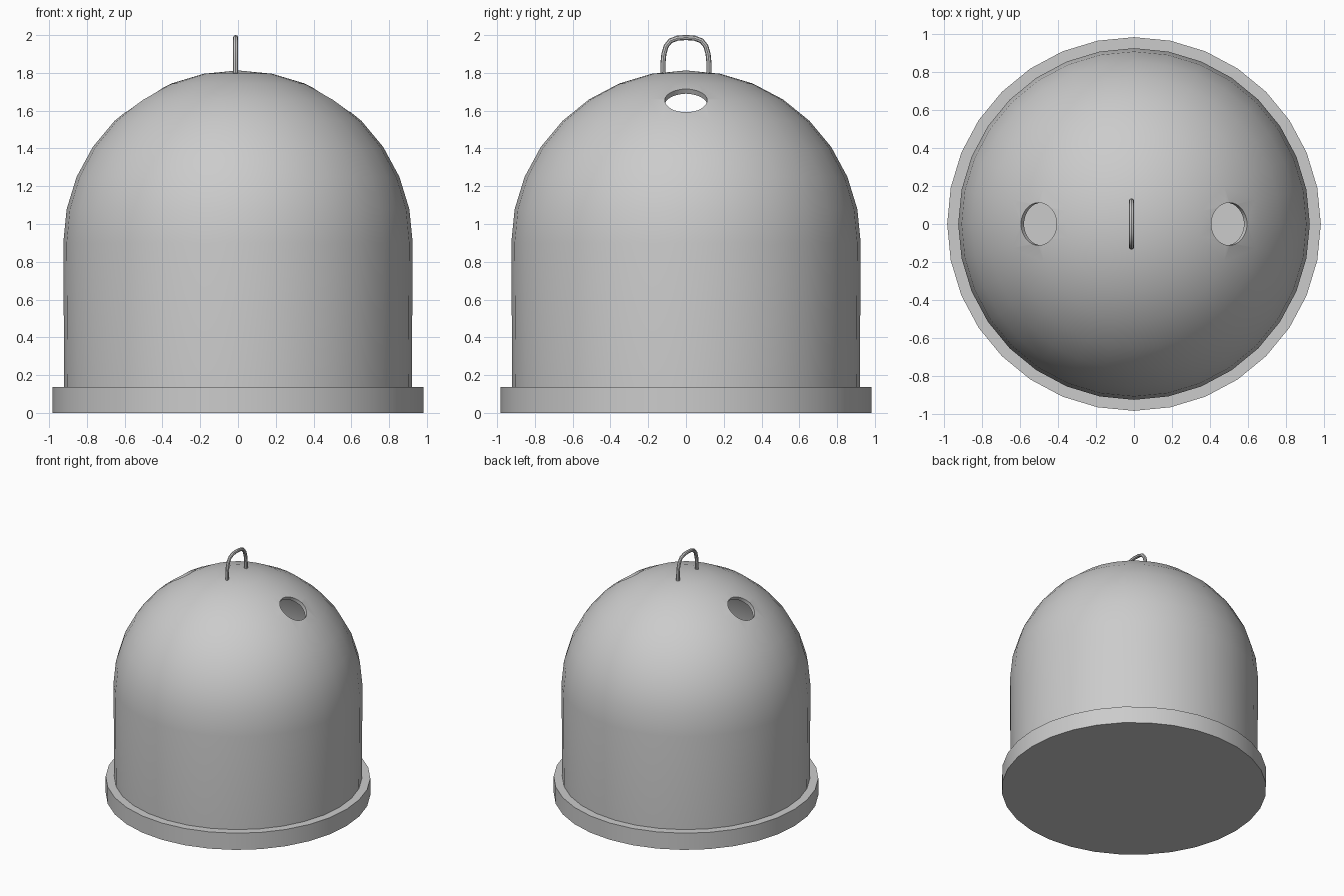
import bpy, bmesh, math

if "Cube" in bpy.data.objects:
    bpy.data.objects.remove(bpy.data.objects["Cube"])

SIDES = 32


def lathe(name, profile):
    """Spin a closed (radius, z) profile round z; radius 0 makes a pole."""
    bm = bmesh.new()
    rings = []
    for r, z in profile:
        if r < 1e-6:
            rings.append([bm.verts.new((0, 0, z))] * SIDES)
        else:
            rings.append([bm.verts.new((r * math.cos(2 * math.pi * i / SIDES),
                                        r * math.sin(2 * math.pi * i / SIDES), z))
                          for i in range(SIDES)])
    for k, a in enumerate(rings):
        b = rings[(k + 1) % len(rings)]
        if a[0] is a[1] and b[0] is b[1]:
            continue
        for i in range(SIDES):
            j = (i + 1) % SIDES
            bm.faces.new(list(dict.fromkeys((a[i], a[j], b[j], b[i]))))
    bmesh.ops.recalc_face_normals(bm, faces=bm.faces)
    me = bpy.data.meshes.new(name)
    bm.to_mesh(me)
    bm.free()
    ob = bpy.data.objects.new(name, me)
    bpy.context.collection.objects.link(ob)
    return ob


def smooth(ob):
    bpy.ops.object.select_all(action='DESELECT')
    ob.select_set(True)
    bpy.context.view_layer.objects.active = ob
    bpy.ops.object.shade_smooth_by_angle(angle=math.radians(30))


def dome_arc(r, h, z0):
    return [(r * math.cos(k * math.pi / 16), z0 + h * math.sin(k * math.pi / 16))
            for k in range(8)] + [(0, z0 + h)]


# Base plate
base = lathe("base", [(0, 0), (0.983, 0), (0.983, 0.137), (0, 0.137)])
smooth(base)

# Hollow bell-shaped body
T = 0.03
outer = [(0.92, 0.13)] + dome_arc(0.925, 0.913, 0.9)
inner = [(0.92 - T, 0.13)] + dome_arc(0.925 - T, 0.913 - T, 0.9)
body = lathe("body", outer + inner[::-1])

# Round deposit holes on both sides, cut square to the dome surface
for s in (-1, 1):
    bpy.ops.mesh.primitive_cylinder_add(vertices=32, radius=0.112, depth=0.3,
                                        location=(s * 0.505, 0, 1.66),
                                        rotation=(0, s * math.radians(32.3), 0))
    cutter = bpy.context.object
    cutter.name = "hole_cutter"
    cutter.hide_render = True
    bpy.context.view_layer.objects.active = body
    mod = body.modifiers.new("hole", 'BOOLEAN')
    mod.operation = 'DIFFERENCE'
    mod.solver = 'EXACT'
    mod.object = cutter
    bpy.ops.object.modifier_apply(modifier=mod.name)
    bpy.data.objects.remove(cutter, do_unlink=True)
smooth(body)

# Lifting loop on top
half = [(0.122, 1.78), (0.122, 1.85), (0.117, 1.9), (0.105, 1.942),
        (0.082, 1.97), (0.045, 1.984)]
path = [(-y, z) for y, z in half] + [(0, 1.987)] + half[::-1]
cu = bpy.data.curves.new("lifting_loop", 'CURVE')
cu.dimensions = '3D'
cu.bevel_depth = 0.0135
cu.bevel_resolution = 2
cu.use_fill_caps = True
sp = cu.splines.new('POLY')
sp.points.add(len(path) - 1)
for p, (y, z) in zip(sp.points, path):
    p.co = (-0.013, y, z, 1)
loop = bpy.data.objects.new("lifting_loop", cu)
bpy.context.collection.objects.link(loop)
bpy.ops.object.select_all(action='DESELECT')
loop.select_set(True)
bpy.context.view_layer.objects.active = loop
bpy.ops.object.convert(target='MESH')
smooth(bpy.context.object)
